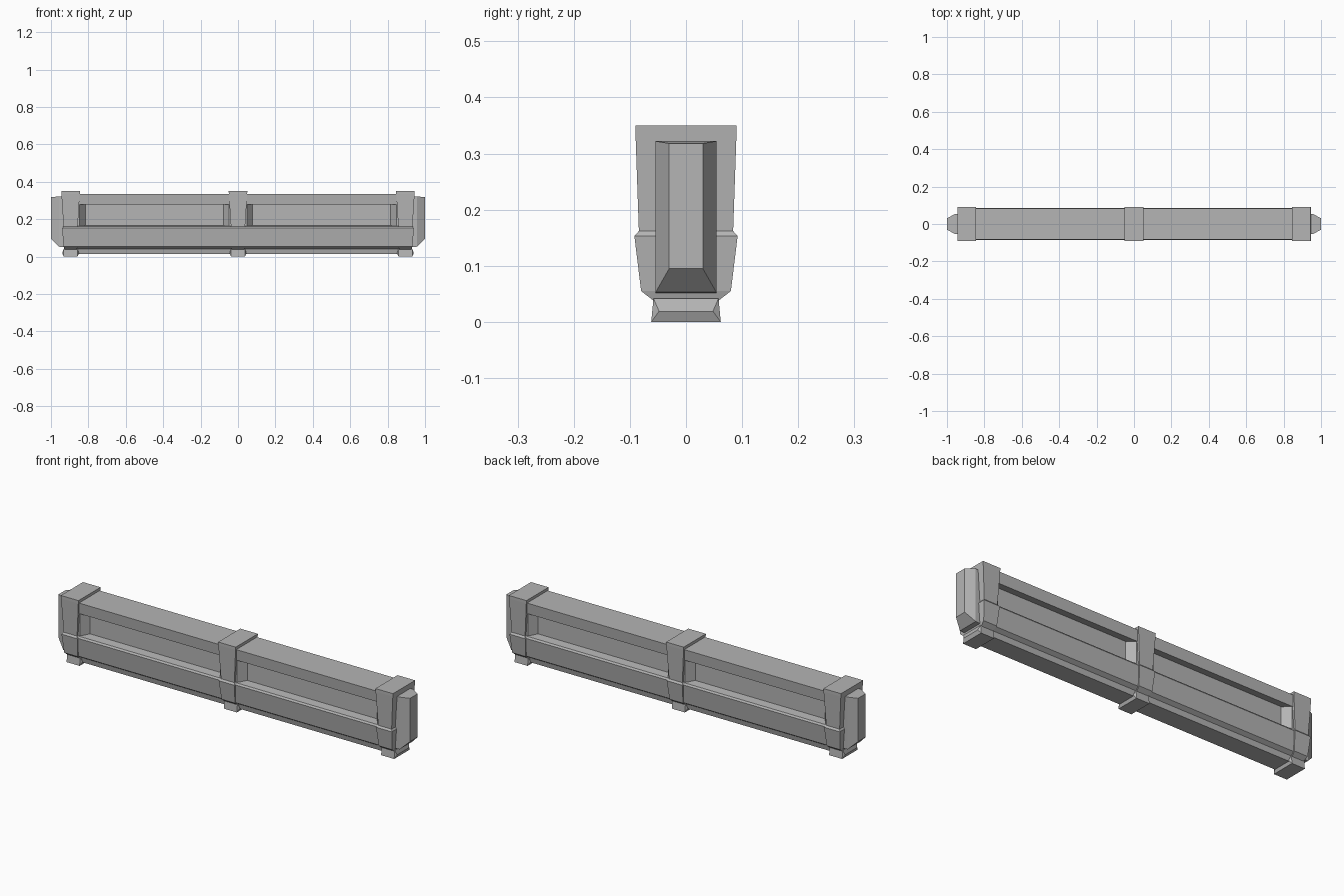
import bpy, bmesh

cube = bpy.data.objects.get("Cube")
if cube:
    bpy.data.objects.remove(cube, do_unlink=True)

concrete = bpy.data.materials.new("concrete_grey")
concrete.use_nodes = True
GREY = (0.46, 0.46, 0.46, 1)
concrete.diffuse_color = GREY
concrete.node_tree.nodes["Principled BSDF"].inputs["Base Color"].default_value = GREY


def finish(name, bm, x=0):
    bmesh.ops.recalc_face_normals(bm, faces=bm.faces)
    mesh = bpy.data.meshes.new(name)
    bm.to_mesh(mesh)
    bm.free()
    mesh.materials.append(concrete)
    obj = bpy.data.objects.new(name, mesh)
    obj.location.x = x
    bpy.context.collection.objects.link(obj)
    return obj


def loft(name, rings, x=0):
    """Stack rectangles given as (half width, half depth, height)."""
    bm = bmesh.new()
    loops = [[bm.verts.new((sx * w, sy * d, z))
              for sx, sy in ((-1, -1), (1, -1), (1, 1), (-1, 1))]
             for w, d, z in rings]
    for a, b in zip(loops, loops[1:]):
        for i in range(4):
            j = (i + 1) % 4
            bm.faces.new((a[i], a[j], b[j], b[i]))
    bm.faces.new(loops[0])
    bm.faces.new(loops[-1])
    return finish(name, bm, x)


def hull(name, points, x=0):
    bm = bmesh.new()
    for p in points:
        bm.verts.new(p)
    bmesh.ops.convex_hull(bm, input=bm.verts)
    bmesh.ops.dissolve_limit(bm, angle_limit=0.02, verts=bm.verts, edges=bm.edges)
    return finish(name, bm, x)


# Long wall: rail, recessed panel, ledge and tapered base in one profile
half = [(0.048, 0.015), (0.054, 0.042), (0.074, 0.055), (0.086, 0.153),
        (0.08, 0.162), (0.036, 0.166), (0.036, 0.285), (0.079, 0.278),
        (0.084, 0.335)]
outline = half + [(-y, z) for y, z in reversed(half)]
bm = bmesh.new()
ends = [[bm.verts.new((x, y, z)) for y, z in outline] for x in (-0.925, 0.925)]
for i in range(len(outline)):
    j = (i + 1) % len(outline)
    bm.faces.new((ends[0][i], ends[0][j], ends[1][j], ends[1][i]))
for end in ends:
    bm.faces.new(end)
finish("wall", bm)

SIGNS = (-1, 1)
for label, x in (("right", -0.895), ("centre", 0), ("left", 0.895)):
    # Tapered post with a belt line
    loft(label + "_post", [(0.033, 0.058, 0.038), (0.038, 0.08, 0.055),
                           (0.045, 0.092, 0.153), (0.038, 0.084, 0.162),
                           (0.049, 0.09, 0.335), (0.05, 0.09, 0.35)], x)
    # Foot with pointed ends
    hull(label + "_foot",
         [(sx * w, sy * d, z) for sx in SIGNS for sy in SIGNS
          for w, d, z in ((0.037, 0.062, 0), (0.037, 0.058, 0.042),
                          (0.045, 0.048, 0.019))], x)
    # Slanted sides of the panel recess beside the post
    for side, s in (("right", -1), ("left", 1)):
        if abs(x + s * 0.1) > 0.95:
            continue
        hull(label + "_recess_slope_" + side,
             [(s * w, sy * d, z) for sy in SIGNS for z in (0.163, 0.283)
              for w, d in ((0.02, 0.076), (0.048, 0.076), (0.08, 0.034))], x)

# Chamfered connector at each end
for label, s in (("right", -1), ("left", 1)):
    hull(label + "_connector",
         [(s * x, sy * d, z) for sy in SIGNS
          for x, d, z in ((0.9, 0.054, 0.05), (0.9, 0.054, 0.322),
                          (0.957, 0.054, 0.053), (0.957, 0.054, 0.322),
                          (1, 0.03, 0.095), (1, 0.03, 0.318))])
